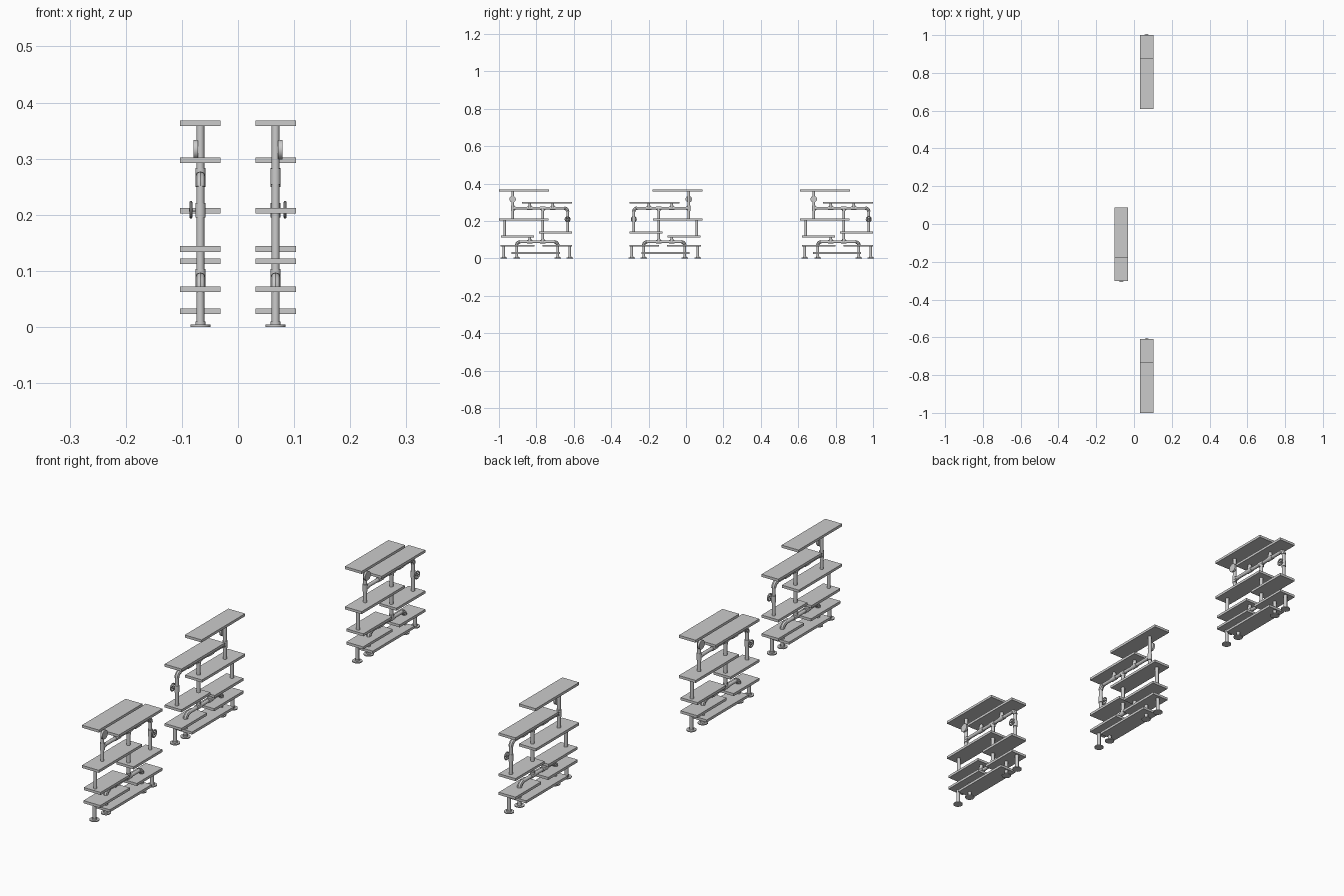
import bpy
import math
from mathutils import Vector, Matrix

cube = bpy.data.objects.get("Cube")
if cube:
    bpy.data.objects.remove(cube, do_unlink=True)

PIPE, FITTING = 0.007, 0.009
BOARD_W, BOARD_T = 0.072, 0.01
UPPER, LOWER = 0.268, 0.088      # heights of the two horizontal pipes
parts = []


def finish(ob, name, smooth=True):
    ob.name = name
    if smooth:
        bpy.ops.object.shade_smooth_by_angle()
    parts.append(ob)
    return ob


def board(name, y0, y1, z):
    bpy.ops.mesh.primitive_cube_add(size=1, location=(0, (y0 + y1) / 2, z))
    ob = bpy.context.object
    ob.scale = (BOARD_W, y1 - y0, BOARD_T)
    bpy.ops.object.transform_apply(location=False, rotation=False)
    finish(ob, name, False)


def rod(name, a, b, radius=PIPE):
    a, b = Vector(a), Vector(b)
    bpy.ops.mesh.primitive_cylinder_add(vertices=16, radius=radius,
                                        depth=(b - a).length, location=(a + b) / 2)
    ob = bpy.context.object
    ob.rotation_euler = (b - a).to_track_quat('Z', 'Y').to_euler()
    return finish(ob, name)


def post(name, y, z0, z1, radius=PIPE):
    return rod(name, (0, y, z0), (0, y, z1), radius)


def rail(name, y0, y1, z, radius=PIPE):
    return rod(name, (0, y0, z), (0, y1, z), radius)


def tee(y, z, up):
    # sleeve along the rail with a short branch
    rail("tee_sleeve", y - 0.014, y + 0.014, z, FITTING)
    post("tee_branch", y, z, z + up * 0.015, FITTING)


def elbow(y, z, side, bend=0.018):
    # quarter bend from the rail down into the post at y
    curve = bpy.data.curves.new("elbow", 'CURVE')
    curve.dimensions = '3D'
    curve.bevel_depth = FITTING
    curve.bevel_resolution = 2
    curve.use_fill_caps = True
    spline = curve.splines.new('POLY')
    steps = 6
    spline.points.add(steps)
    for i, p in enumerate(spline.points):
        t = math.pi / 2 * i / steps
        p.co = (0, y - side * bend * (1 - math.sin(t)),
                z - bend * (1 - math.cos(t)), 1)
    ob = bpy.data.objects.new("elbow", curve)
    bpy.context.collection.objects.link(ob)
    bpy.ops.object.select_all(action='DESELECT')
    ob.select_set(True)
    bpy.context.view_layer.objects.active = ob
    bpy.ops.object.convert(target='MESH')
    finish(bpy.context.object, "elbow")


def foot(y):
    post("floor_flange", y, 0, 0.004, 0.018)
    post("floor_collar", y, 0.004, 0.01, FITTING)


def handwheel(y, z):
    # valve body, stem, rim and spokes
    post("valve_body", y, z - 0.014, z + 0.012, FITTING)
    rod("valve_stem", (0, y, z), (0.02, y, z), 0.003)
    bpy.ops.mesh.primitive_torus_add(major_segments=24, minor_segments=8,
                                     major_radius=0.0135, minor_radius=0.0025,
                                     location=(0.017, y, z),
                                     rotation=(0, math.pi / 2, 0))
    finish(bpy.context.object, "wheel_rim")
    for k in range(3):
        a = math.pi * k / 3
        d = Vector((0, math.cos(a), math.sin(a))) * 0.0135
        c = Vector((0.017, y, z))
        rod("wheel_spoke", c - d, c + d, 0.0015)


# Shelves
board("top_shelf", -0.195, 0.072, 0.363)
board("upper_shelf", -0.072, 0.195, 0.297)
board("middle_shelf", -0.195, 0.07, 0.207)
board("side_shelf", 0.018, 0.195, 0.139)
board("short_shelf", -0.184, -0.008, 0.117)
board("low_shelf_front", -0.186, -0.005, 0.067)
board("low_shelf_back", 0.038, 0.195, 0.067)
board("bottom_shelf", -0.127, 0.13, 0.028)

# Upper pipework
post("tall_post", -0.122, 0.207, 0.36)
rail("upper_rail", -0.122, 0.155, UPPER)
post("tee_sleeve", -0.122, UPPER - 0.014, UPPER + 0.014, FITTING)
rail("tee_branch", -0.122, -0.107, UPPER, FITTING)
elbow(0.172, UPPER, 1)
post("side_post", 0.172, 0.139, UPPER - 0.016)
for y in (-0.031, 0.092):
    tee(y, UPPER, 1)
    post("shelf_stub", y, UPPER, 0.295)

# Central post and lower pipework
tee(0.039, UPPER, -1)
tee(0.039, LOWER, 1)
post("central_post", 0.039, LOWER, UPPER)
rail("lower_rail", -0.085, 0.105, LOWER)
tee(-0.031, LOWER, 1)
post("shelf_stub", -0.031, LOWER, 0.115)
for y, side in ((-0.1, -1), (0.119, 1)):
    elbow(y, LOWER, side)
    post("leg", y, 0, LOWER - 0.016)
    foot(y)

# Outer legs and the post between the short and middle shelves
for y in (-0.17, 0.183):
    post("outer_leg", y, 0, 0.067)
    foot(y)
post("shelf_post", -0.165, 0.117, 0.207)

# Gauge and valve
rod("gauge", (0.004, -0.122, 0.316), (0.012, -0.122, 0.316), 0.0175)
handwheel(0.172, 0.209)

# Join one unit, then place three, the middle one turned round
bpy.ops.object.select_all(action='DESELECT')
for ob in parts:
    ob.select_set(True)
bpy.context.view_layer.objects.active = parts[0]
bpy.ops.object.join()
unit = bpy.context.object
bpy.ops.object.transform_apply(location=True, rotation=True, scale=True)
unit.name = "shelf_unit_front"
for name, x, y, turn in (("shelf_unit_front", 0.067, -0.805, 0),
                         ("shelf_unit_middle", -0.067, -0.107, math.pi),
                         ("shelf_unit_back", 0.067, 0.805, 0)):
    if name == unit.name:
        ob = unit
    else:
        ob = bpy.data.objects.new(name, unit.data)
        bpy.context.collection.objects.link(ob)
    ob.matrix_world = Matrix.Translation((x, y, 0)) @ Matrix.Rotation(turn, 4, 'Z')
